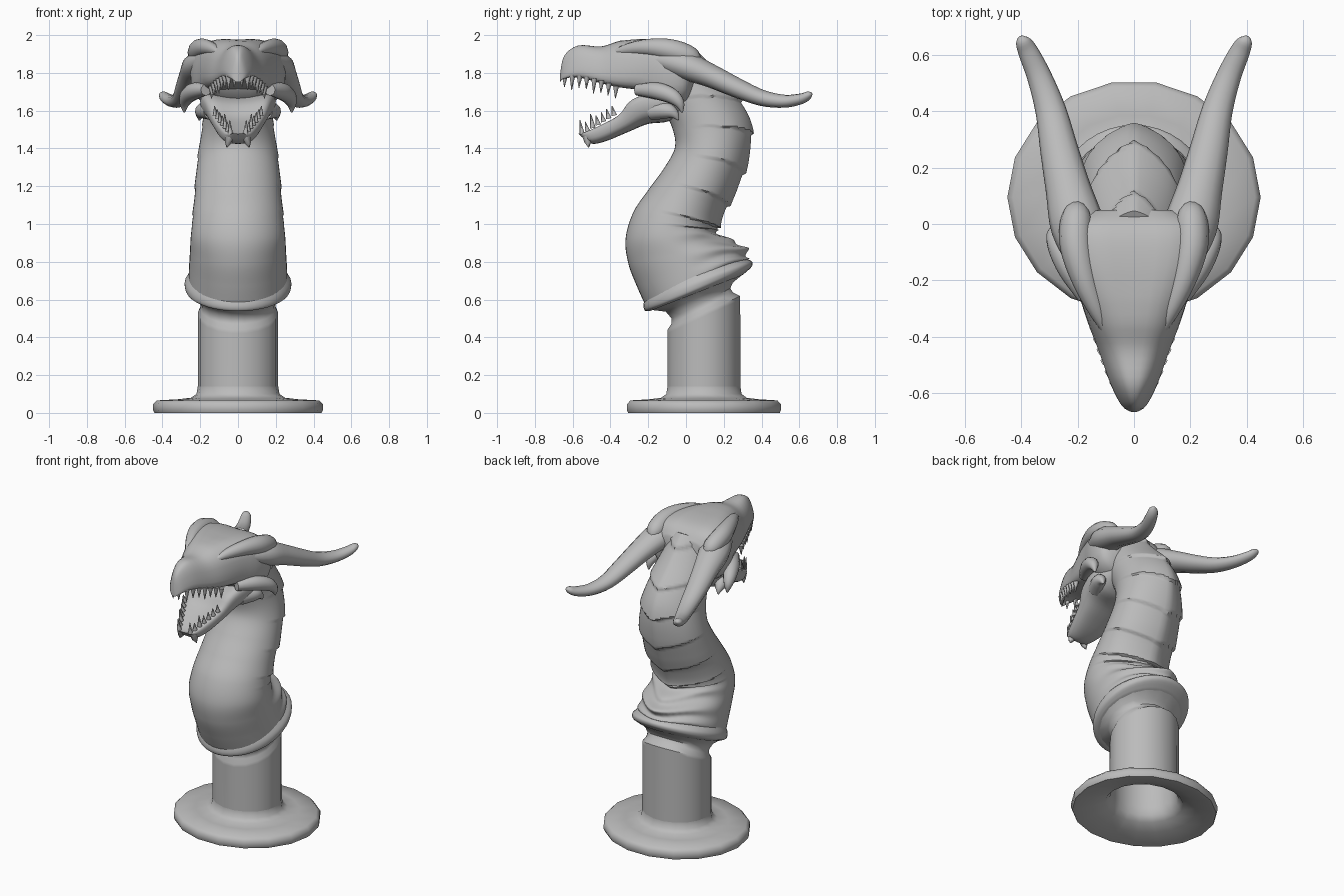
import bpy, bmesh, math
from mathutils import Vector

if "Cube" in bpy.data.objects:
    bpy.data.objects.remove(bpy.data.objects["Cube"], do_unlink=True)

stone = bpy.data.materials.new("stone grey")
stone.use_nodes = True
GREY = (0.5, 0.5, 0.5, 1)
stone.diffuse_color = GREY
stone.node_tree.nodes["Principled BSDF"].inputs["Base Color"].default_value = GREY


def finish(name, bm, angle=40):
    bmesh.ops.recalc_face_normals(bm, faces=bm.faces)
    mesh = bpy.data.meshes.new(name)
    bm.to_mesh(mesh)
    bm.free()
    mesh.materials.append(stone)
    obj = bpy.data.objects.new(name, mesh)
    bpy.context.collection.objects.link(obj)
    bpy.ops.object.select_all(action='DESELECT')
    obj.select_set(True)
    bpy.context.view_layer.objects.active = obj
    bpy.ops.object.shade_smooth_by_angle(angle=math.radians(angle))


def spline(rows, steps):
    """Catmull-Rom through rows of numbers, with the row position appended."""
    out = []
    for i in range(len(rows) - 1):
        a, b, c, d = (rows[max(0, min(len(rows) - 1, i + k))] for k in (-1, 0, 1, 2))
        for s in range(steps):
            t = s / steps
            out.append([q + t * (r - p + t * (2 * p - 5 * q + 4 * r - e + t * (3 * (q - r) + e - p))) / 2
                        for p, q, r, e in zip(a, b, c, d)] + [i + t])
    return out + [list(rows[-1]) + [len(rows) - 1]]


def skin(bm, rings, start_cap=True, end_cap=True):
    rings = [[bm.verts.new(p) for p in ring] for ring in rings]
    n = len(rings[0])
    for a, b in zip(rings, rings[1:]):
        for i in range(n):
            bm.faces.new((a[i], a[(i + 1) % n], b[(i + 1) % n], b[i]))
    if start_cap:
        bm.faces.new(rings[0])
    if end_cap:
        bm.faces.new(rings[-1])


def plain(u, v, pos):
    return u, v


def loft(name, rows, steps=4, n=32, power=1.0, shape=plain, caps=True, angle=40):
    """Rows are (y, z of one edge, y, z of the opposite edge, half width)."""
    rings = []
    for ya, za, yb, zb, w, pos in spline(rows, steps):
        ring = []
        for k in range(n):
            t = math.tau * k / n
            u, v = (math.copysign(abs(f) ** power, f) for f in (math.cos(t), math.sin(t)))
            u, v = shape(u, v, pos)
            ring.append((w * u, (ya + yb) / 2 + v * (ya - yb) / 2, (za + zb) / 2 + v * (za - zb) / 2))
        rings.append(ring)
    bm = bmesh.new()
    skin(bm, rings, caps, caps)
    finish(name, bm, angle)


def horn(name, rows, flat=1.0, n=12, steps=4):
    """Tapered tube on each side; rows are (x, y, z, radius)."""
    path = spline(rows, steps)
    for side, word in ((1, "left"), (-1, "right")):
        rings = []
        for i, row in enumerate(path):
            p = Vector(row[:3])
            d = Vector(path[min(i + 1, len(path) - 1)][:3]) - Vector(path[max(i - 1, 0)][:3])
            across = d.cross(Vector((0, 0, 1))).normalized()
            up = across.cross(d).normalized()
            ring = []
            for k in range(n):
                t = math.tau * k / n
                q = p + row[3] * (across * math.cos(t) + up * math.sin(t) * flat)
                ring.append((q.x * side, q.y, q.z))
            rings.append(ring)
        bm = bmesh.new()
        skin(bm, rings)
        finish(word + "_" + name, bm, 60)


# Round foot with a dished underside running up into a hollow core
foot = [(.213, .14), (.22, .1), (.25, .08), (.32, .072), (.43, .066), (.45, .045), (.45, .015),
        (.443, 0), (.425, 0), (.32, .03), (.24, .055), (.212, .09), (.202, .14), (.2, .4)]
bm = bmesh.new()
skin(bm, [[(r * math.cos(math.tau * k / 18), .095 + r * .92 * math.sin(math.tau * k / 18), z)
           for k in range(18)] for r, z in foot], start_cap=False)
finish("foot", bm, 65)

# Column with a slanted top and a groove below the collar
loft("column", [(-.101, .14, .291, .14, .213), (-.1, .42, .29, .6, .213), (-.1, .44, .29, .62, .213),
                (-.08, .47, .25, .64, .2), (-.08, .5, .237, .66, .198), (-.11, .535, .25, .69, .215),
                (-.2, .545, .31, .74, .25)], steps=1, n=18, caps=False, angle=45)
loft("collar", [(-.19, .54, .3, .73, .25), (-.215, .54, .34, .765, .275), (-.225, .56, .352, .785, .282),
                (-.222, .59, .345, .805, .28), (-.21, .63, .3, .82, .26)], steps=3, n=40)


# Neck: smooth throat, keeled back with overlapping plates and a wrinkled root
def scaled_back(u, v, pos):
    back = max(0, min(1, .4 - v))
    if pos > 3.7:
        lift = .085 * (1 - ((pos - .35 * abs(u)) / 1.3) % 1) ** 1.5
    else:
        lift = .05 * math.sin(pos * 5 + 1.6 * math.cos(u * 4)) * max(0, -v) ** .5
    keel = .09 * max(0, -v) * (1 - abs(u)) ** 2 - .04 * max(0, -v) * abs(u)
    return u * (1 + lift * back * .7), v * (1 + lift * back + keel)


loft("neck", [(-.215, .57, .3, .8, .262), (-.26, .67, .3, .85, .26), (-.305, .79, .25, .895, .255),
              (-.32, .92, .155, .945, .25), (-.28, 1.06, .15, .99, .24), (-.2, 1.18, .19, 1.08, .23),
              (-.12, 1.29, .255, 1.2, .222), (-.06, 1.4, .31, 1.35, .208), (-.07, 1.5, .325, 1.5, .19),
              (-.12, 1.6, .28, 1.63, .175), (-.2, 1.7, .15, 1.78, .16), (-.25, 1.78, .03, 1.92, .13)],
     steps=14, n=48, shape=scaled_back, angle=42)


# Skull and upper jaw: wedge snout widening to a flat crown
def skull_shape(u, v, pos):
    pinch = max(0, .5 - .09 * pos)
    dip = .12 * max(0, v) * (1 - abs(u)) * min(1, max(0, pos - 4))
    vault = .3 * max(0, -v) * (1 - u * u) if pos < 5 else 0
    return u * (1 - pinch * (v + 1) / 1.3), v - dip + vault


loft("skull", [(-.667, 1.79, -.667, 1.745, .015), (-.645, 1.89, -.645, 1.75, .055),
               (-.57, 1.945, -.57, 1.75, .1), (-.45, 1.94, -.45, 1.715, .145),
               (-.35, 1.97, -.35, 1.685, .18), (-.22, 1.995, -.22, 1.66, .215),
               (-.08, 1.99, -.1, 1.61, .25), (0, 1.96, 0, 1.63, .24), (.05, 1.9, .04, 1.7, .16)],
     power=.72, shape=skull_shape)


# Lower jaw narrowing to the chin, with a shallow scooped top
def scoop(u, v, pos):
    return u, v - .6 * max(0, v) * (1 - u * u)


loft("lower_jaw", [(-.575, 1.485, -.55, 1.46, .03), (-.55, 1.5, -.5, 1.425, .07),
                   (-.46, 1.545, -.42, 1.44, .105), (-.37, 1.6, -.3, 1.49, .14),
                   (-.31, 1.69, -.2, 1.53, .175), (-.16, 1.75, -.09, 1.545, .2),
                   (0, 1.75, .02, 1.62, .16)], power=.75, shape=scoop)

# Great horns, cheek and jaw spikes, brows and chin spikes
horn("great_horn", [(.16, -.14, 1.87, .07), (.2, -.01, 1.84, .095), (.235, .13, 1.785, .08),
                    (.265, .26, 1.725, .068), (.295, .4, 1.668, .055), (.335, .52, 1.65, .044),
                    (.375, .61, 1.663, .036), (.395, .65, 1.683, .026), (.4, .667, 1.69, .008)], flat=.78)
horn("cheek_spike", [(.17, -.26, 1.71, .03), (.225, -.16, 1.705, .045), (.265, -.08, 1.68, .042),
                     (.283, -.035, 1.64, .028), (.285, -.02, 1.59, .004)])
horn("jaw_spike", [(.14, -.18, 1.6, .05), (.185, -.1, 1.6, .042), (.2, -.06, 1.58, .025), (.205, -.04, 1.55, .004)])
horn("brow", [(.09, -.4, 1.9, .01), (.13, -.31, 1.925, .03), (.175, -.2, 1.935, .045),
              (.205, -.08, 1.92, .058), (.205, .02, 1.885, .055), (.2, .06, 1.85, .03)])
horn("chin_spike", [(.045, -.52, 1.46, .028), (.052, -.52, 1.43, .018), (.06, -.515, 1.405, .002)], n=6, steps=1)

# Teeth, spaced along both jaw edges
for i in range(8):
    f = i / 7
    x, y, z = .02 + .12 * f ** .7, -.64 + .27 * f, 1.79 - .06 * f * f
    size = .08 if i in (1, 4) else .065
    horn(f"upper_tooth_{i}", [(x, y, z, .018), (x, y - .004, z - size, .002)], n=6, steps=1)
for i in range(7):
    f = i / 6
    x, y, z = .04 + .08 * f, -.55 + .17 * f, 1.475 + .1 * f
    size = .075 if i in (0, 2) else .05
    horn(f"lower_tooth_{i}", [(x, y, z, .015), (x + .004, y - .012, z + size, .002)], n=6, steps=1)
